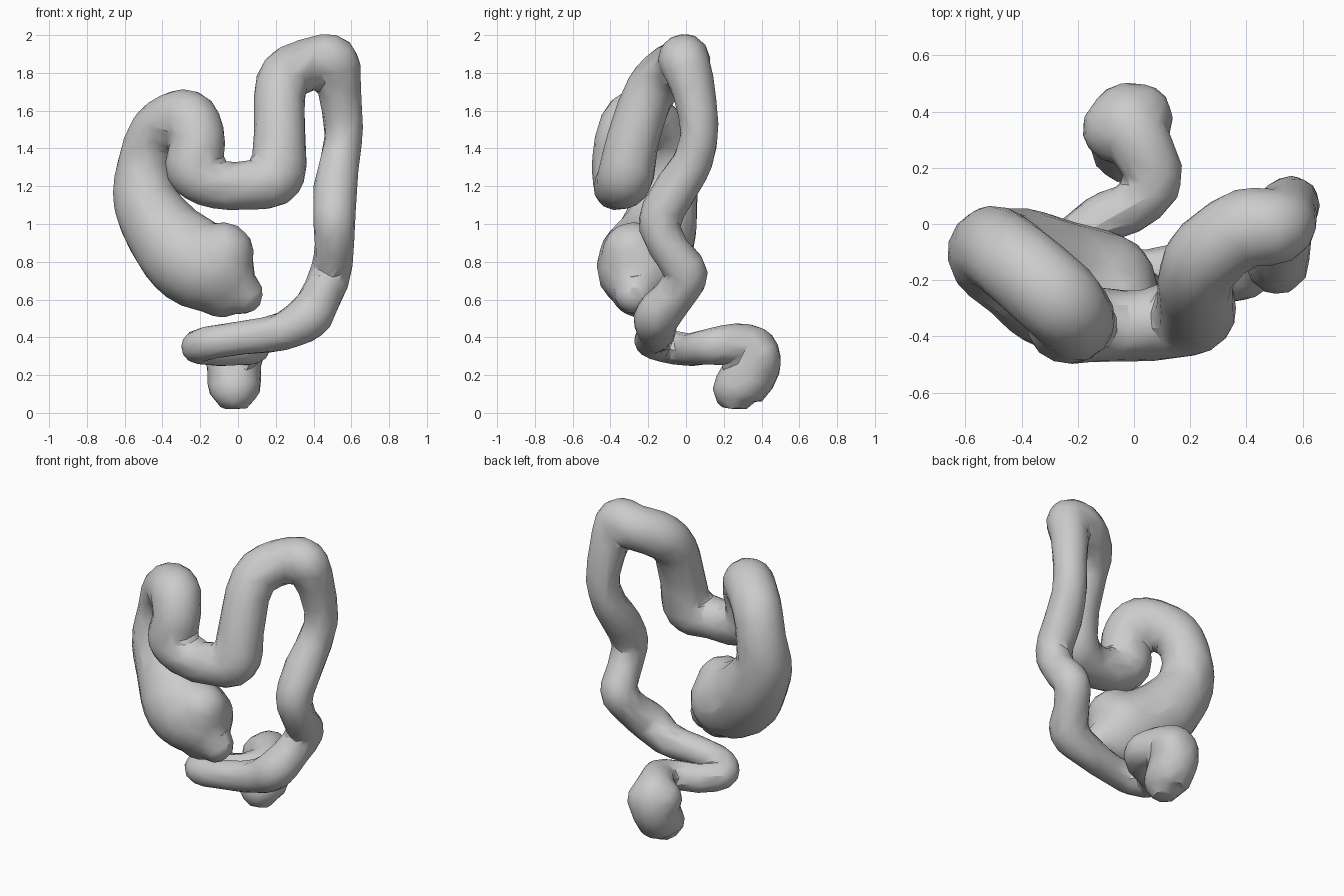
import bpy, bmesh, math
from mathutils import Matrix, Vector

cube = bpy.data.objects.get("Cube")
if cube:
    bpy.data.objects.remove(cube, do_unlink=True)

SIDES, STEPS = 16, 5

# Centre line of each stretch of gut: x, y, z, radius
pouch = [(.06, -.27, .65, .08), (.0, -.265, .68, .16), (-.09, -.25, .735, .22)]
ascending = [(-.25, -.225, .81, .237), (-.39, -.15, .95, .207), (-.49, -.11, 1.13, .175),
             (-.487, -.09, 1.32, .152), (-.42, -.14, 1.49, .152)]
transverse = [(-.27, -.27, 1.56, .155), (-.21, -.34, 1.44, .145), (-.235, -.35, 1.29, .15),
              (-.11, -.36, 1.21, .133), (.05, -.36, 1.205, .13), (.2, -.32, 1.25, .15),
              (.22, -.28, 1.45, .14), (.22, -.2, 1.68, .137), (.26, -.11, 1.79, .142)]
descending = [(.39, -.015, 1.85, .14), (.505, -.01, 1.863, .135), (.537, .04, 1.71, .117),
              (.56, .07, 1.5, .103), (.54, .04, 1.34, .106), (.515, -.05, 1.19, .117),
              (.51, -.14, 1.02, .113), (.51, -.09, .87, .106), (.49, .005, .74, .112)]
sigmoid = [(.44, -.06, .62, .11), (.375, -.155, .51, .122), (.23, -.155, .43, .103),
           (.04, -.18, .4, .092), (-.13, -.175, .375, .09), (-.215, -.085, .35, .09),
           (-.12, .015, .335, .09)]
rectum = [(-.01, .06, .34, .092), (.075, .155, .355, .1), (.03, .27, .365, .112),
          (-.015, .35, .325, .14), (-.02, .355, .24, .145), (-.02, .3, .155, .143),
          (-.02, .265, .1, .13), (-.02, .26, .02, .07)]
path = [Vector(p) for p in pouch + ascending + transverse + descending + sigmoid + rectum]

# Soft bulges on the blind pouch and the last bend
lobes = [(-.08, -.28, .845, .165), (.025, -.27, .63, .11), (-.09, -.25, .66, .155),
         (-.06, .34, .31, .125), (.02, .38, .3, .12)]


def smooth_path(points):
    """Sample a flowing curve through the points, radius included."""
    ends = [2 * points[0] - points[1]] + points + [2 * points[-1] - points[-2]]
    out = []
    for a, b, c, d in zip(ends, ends[1:], ends[2:], ends[3:]):
        for i in range(STEPS):
            t = i / STEPS
            out.append(b + (c - a) * t / 2 + (2 * a - 5 * b + 4 * c - d) * t * t / 2
                       + (3 * b - a - 3 * c + d) * t ** 3 / 2)
    return out + [points[-1]]


def sweep(bm, samples):
    """Skin a closed round tube along the samples without twisting."""
    centres = [s.to_3d() for s in samples]
    rings, side = [], Vector((0, 1, 0))
    for i, s in enumerate(samples):
        along = (centres[min(i + 1, len(centres) - 1)] - centres[max(i - 1, 0)]).normalized()
        side = (side - along * side.dot(along)).normalized()
        up = along.cross(side)
        rings.append([bm.verts.new(centres[i] + s.w * (side * math.cos(a) + up * math.sin(a)))
                      for a in (math.tau * k / SIDES for k in range(SIDES))])
    for r, q in zip(rings, rings[1:]):
        for k in range(SIDES):
            n = (k + 1) % SIDES
            bm.faces.new((r[k], r[n], q[n], q[k]))
    bm.faces.new(rings[0][::-1])
    bm.faces.new(rings[-1])


bm = bmesh.new()
sweep(bm, smooth_path(path))
for x, y, z, r in lobes:
    bmesh.ops.create_icosphere(bm, subdivisions=3, radius=r,
                               matrix=Matrix.Translation((x, y, z)))
mesh = bpy.data.meshes.new("large_intestine")
bm.to_mesh(mesh)
bm.free()
gut = bpy.data.objects.new("large_intestine", mesh)
bpy.context.collection.objects.link(gut)

# Fuse tight bends into one skin, then thin it to irregular facets
bpy.ops.object.select_all(action='DESELECT')
gut.select_set(True)
bpy.context.view_layer.objects.active = gut
fuse = gut.modifiers.new("fuse", 'REMESH')
fuse.mode = 'VOXEL'
fuse.voxel_size = .016
soften = gut.modifiers.new("soften", 'SMOOTH')
soften.iterations = 10
thin = gut.modifiers.new("thin", 'DECIMATE')
thin.ratio = .035
for m in (fuse, soften, thin):
    bpy.ops.object.modifier_apply(modifier=m.name)
bpy.ops.object.shade_smooth_by_angle(angle=math.radians(30))

# Plain grey skin
grey = bpy.data.materials.new("plain_grey")
grey.use_nodes = True
colour = (.6, .6, .6, 1)
grey.diffuse_color = colour
grey.node_tree.nodes["Principled BSDF"].inputs["Base Color"].default_value = colour
gut.data.materials.clear()
gut.data.materials.append(grey)
